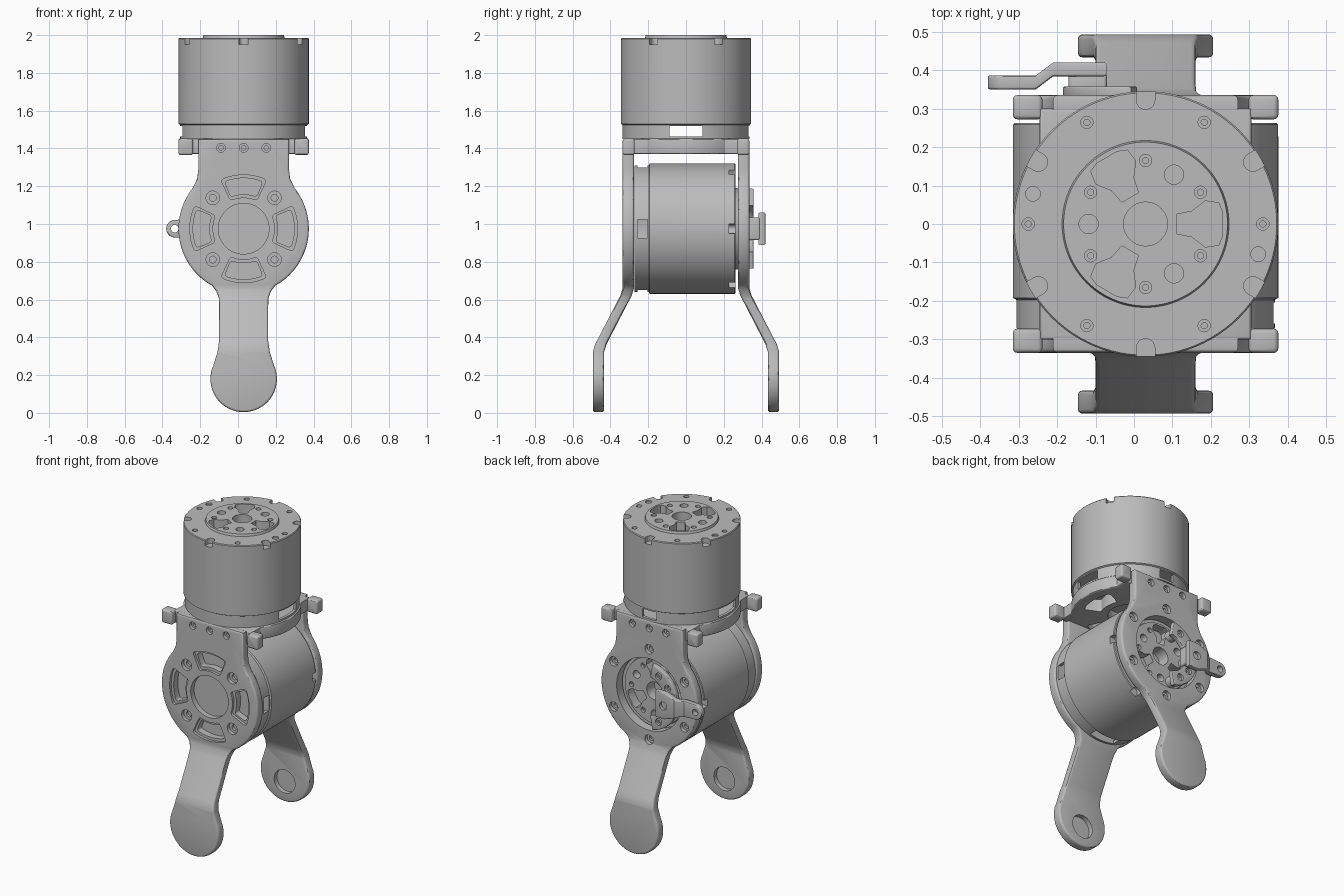
import bpy, bmesh
from math import radians, cos, sin, pi
from mathutils import Matrix, Vector

if "Cube" in bpy.data.objects:
    bpy.data.objects.remove(bpy.data.objects["Cube"], do_unlink=True)

grey = bpy.data.materials.new("machined grey")
grey.use_nodes = True
grey.diffuse_color = (0.5, 0.5, 0.5, 1)
grey.node_tree.nodes["Principled BSDF"].inputs["Base Color"].default_value = (0.5, 0.5, 0.5, 1)

parts = []
CX, AXLE = 0.03, 0.975                      # joint centre line and lower axle height
SHIFT = Matrix.Translation((CX, 0, 0))
FRONT = SHIFT @ Matrix.Rotation(pi / 2, 4, 'X')        # local z points out of the front
BACK = SHIFT @ Matrix.Rotation(pi, 4, 'Z') @ Matrix.Rotation(pi / 2, 4, 'X')


def arc(x, y, r, a0, a1, n=24):
    return [(x + r * cos(radians(a0 + (a1 - a0) * i / n)),
             y + r * sin(radians(a0 + (a1 - a0) * i / n))) for i in range(n + 1)]


def bevel(bm, width, test):
    bm.normal_update()
    edges = [e for e in bm.edges if e.calc_face_angle(0) > radians(40) and test(e)]
    bmesh.ops.bevel(bm, geom=edges, offset=width, segments=3, profile=0.5,
                    affect='EDGES', clamp_overlap=True)


def prism(outline, z0, z1, rim=0, corner=0):
    bm = bmesh.new()
    face = bm.faces.new([bm.verts.new((x, y, z0)) for x, y in outline])
    ext = bmesh.ops.extrude_face_region(bm, geom=[face])["geom"]
    bmesh.ops.translate(bm, vec=(0, 0, z1 - z0),
                        verts=[v for v in ext if isinstance(v, bmesh.types.BMVert)])
    bmesh.ops.recalc_face_normals(bm, faces=bm.faces[:])
    upright = lambda e: abs(e.verts[0].co.z - e.verts[1].co.z) > 0.001
    if corner:
        bevel(bm, corner, upright)
    if rim:
        bevel(bm, rim, lambda e: not upright(e))
    return bm


def disc(x, y, r, z0, z1, n=32):
    return prism(arc(x, y, r, 0, 360, n)[:-1], z0, z1)


def box(x0, x1, y0, y1, z0, z1, rim=0, corner=0):
    return prism([(x0, y0), (x1, y0), (x1, y1), (x0, y1)], z0, z1, rim, corner)


def lathe(profile, x=0, y=0, steps=96):
    bm = bmesh.new()
    vs = [bm.verts.new((r, 0, z)) for r, z in profile]
    es = [bm.edges.new(p) for p in zip(vs, vs[1:])]
    bmesh.ops.spin(bm, geom=vs + es, cent=(0, 0, 0), axis=(0, 0, 1), angle=2 * pi, steps=steps)
    bmesh.ops.remove_doubles(bm, verts=bm.verts[:], dist=1e-5)
    bmesh.ops.recalc_face_normals(bm, faces=bm.faces[:])
    bmesh.ops.translate(bm, vec=(x, y, 0), verts=bm.verts[:])
    return bm


def spun(bm, angle, x=0, y=0):
    bm.transform(Matrix.Translation((x, y, 0)) @ Matrix.Rotation(radians(angle), 4, 'Z'))
    return bm


def make(name, bm, matrix=SHIFT):
    me = bpy.data.meshes.new(name)
    bm.to_mesh(me)
    bm.free()
    ob = bpy.data.objects.new(name, me)
    ob.matrix_world = matrix
    bpy.context.scene.collection.objects.link(ob)
    parts.append(ob)
    return ob


def cut(ob, cutters):
    joined = bmesh.new()
    for c in cutters:
        me = bpy.data.meshes.new("cutter")
        c.to_mesh(me)
        joined.from_mesh(me)
        bpy.data.meshes.remove(me)
    tool = make("cutter", joined, ob.matrix_world.copy())
    parts.pop()
    tool.hide_render = True
    mod = ob.modifiers.new("cut", 'BOOLEAN')
    mod.operation, mod.solver, mod.object = 'DIFFERENCE', 'EXACT', tool
    bpy.context.view_layer.update()
    result = bpy.data.meshes.new_from_object(
        ob.evaluated_get(bpy.context.evaluated_depsgraph_get()))
    ob.modifiers.clear()
    ob.data = result
    bpy.data.objects.remove(tool, do_unlink=True)


def polar(r, a, cy=0):
    return r * cos(radians(a)), cy + r * sin(radians(a))


def screw_hole(x, y, r, top, depth):
    # counterbore with a narrower socket
    return lathe([(0, top - depth), (r * 0.5, top - depth), (r * 0.5, top - depth * 0.6),
                  (r, top - depth * 0.6), (r, top + 0.03), (0, top + 0.03)], x, y, 20)


def kidney(r0, r1, half, angle, z0, z1, cy=0):
    outline = arc(0, 0, r1, -half, half, 10) + arc(0, 0, r0, half, -half, 10)
    return spun(prism(outline, z0, z1, corner=0.02), angle, 0, cy)


# Motors: can, raised rotor disc, pockets, screws and cable windows
def motor(name, matrix):
    ob = make(name, lathe([(0, 0), (0.336, 0), (0.336, 0.075), (0.345, 0.08), (0.345, 0.53),
                           (0.341, 0.535), (0.217, 0.535), (0.213, 0.55), (0, 0.55)]), matrix)
    cut(ob, [disc(0, 0, 0.318, 0.01, 0.072, 64)])
    cut(ob, [box(-0.4, 0.4, -0.088, 0.088, 0.014, 0.068), box(-0.05, 0.05, 0.2, 0.4, 0.014, 0.068)])
    tools = [disc(0, 0, 0.057, 0.47, 0.6)]
    for k in range(6):
        a = 60 * k
        tools.append(screw_hole(*polar(0.165, a + 30), 0.016, 0.55, 0.03))
        tools.append(screw_hole(*polar(0.305, a), 0.016, 0.535, 0.03))
        notch = arc(0.322, 0, 0.024, 90, 270, 12) + [(0.38, -0.024), (0.38, 0.024)]
        tools.append(spun(prism(notch, 0.5, 0.6), a + 30))
        if k % 2:
            tools.append(disc(*polar(0.148, a), 0.025, 0.5, 0.6))
        else:
            half = [(0.08, 0.025), (0.12, 0.033), (0.155, 0.06), (0.19, 0.055), (0.2, 0.03)]
            shape = half + [(x, -y) for x, y in reversed(half)]
            tools.append(spun(prism(shape, 0.49, 0.6), a))
    for a in (165, -15):
        tools.append(disc(*polar(0.303, a), 0.019, 0.525, 0.6))
    cut(ob, tools)


motor("upper_motor", Matrix.Translation((CX, 0, 1.45)))
motor("lower_motor", Matrix.Translation((CX, -0.272, AXLE)) @ Matrix.Rotation(-pi / 2, 4, 'X')
      @ Matrix.Rotation(-pi / 2, 4, 'Z'))


# Side plates: neck, round cheek, cranked leg and rounded foot in one outline
def splay(z):
    keys = [(0.325, 0.158), (0.365, 0.145), (0.62, 0.013), (0.66, 0)]
    if z <= keys[0][0]:
        return keys[0][1]
    for (z0, w0), (z1, w1) in zip(keys, keys[1:]):
        if z <= z1:
            return w0 + (w1 - w0) * (z - z0) / (z1 - z0)
    return 0


def side_plate(name, matrix):
    half = [(0.24, 1.45), (0.24, 1.29), (0.246, 1.24)] + arc(0, AXLE, 0.345, 39, -61, 32)
    half += [(0.145, 0.645), (0.132, 0.61), (0.13, 0.57), (0.13, 0.38), (0.139, 0.32)]
    half += arc(0, 0.18, 0.176, 24, -86, 20)
    bm = prism(half + [(-x, z) for x, z in reversed(half)], 0.275, 0.335, rim=0.012)
    for z in (0.325, 0.365, 0.62, 0.66):
        bmesh.ops.bisect_plane(bm, geom=bm.verts[:] + bm.edges[:] + bm.faces[:],
                               plane_co=(0, z, 0), plane_no=(0, 1, 0))
    for v in bm.verts:
        v.co.z += splay(v.co.y)
    ob = make(name, bm, matrix)
    # clamp screws in the neck and a shallow pocket inside the foot
    cut(ob, [screw_hole(x, 1.403, 0.023, 0.335, 0.035) for x in (-0.12, 0, 0.12)]
        + [disc(0, 0.135, 0.075, 0.4, 0.463)])
    return ob


front = side_plate("front_plate", FRONT)
quarter = range(0, 360, 90)
cut(front, [kidney(0.165, 0.285, 25, a, 0.318, 0.4, AXLE) for a in quarter]
    + [disc(0, AXLE, 0.134, 0.3, 0.4, 64)]
    + [screw_hole(*polar(0.231, a + 45, AXLE), 0.036, 0.335, 0.04) for a in quarter])
cut(front, [kidney(0.182, 0.268, 22, a, 0.2, 0.4, AXLE) for a in quarter])

back = side_plate("back_plate", BACK)
cut(back, [disc(0, AXLE, 0.232, 0.2, 0.4, 64)]
    + [screw_hole(*polar(0.292, a, AXLE), 0.03, 0.335, 0.04) for a in range(30, 390, 60)])

# Mount plate under the upper motor, with clamp tabs on its corners
edge = arc(0, 0, 0.345, -37, 37) + [(0.275, 0.3), (-0.275, 0.3)]
edge += arc(0, 0, 0.345, 143, 217) + [(-0.275, -0.3), (0.275, -0.3)]
mount = make("mount_plate", prism(edge, 1.37, 1.452, rim=0.008))
cut(mount, [kidney(0.175, 0.28, 25, a, 1.3, 1.5) for a in quarter] + [disc(0, 0, 0.13, 1.3, 1.5, 64)])
for sx in (0, 1):
    for frame, side in ((FRONT, "front"), (BACK, "back")):
        x0, x1 = ((-0.345, -0.268), (0.268, 0.345))[sx]
        make(f"{side}_clamp_tab_{sx + 1}", box(x0, x1, 1.365, 1.452, 0.272, 0.335, 0.012, 0.012), frame)

# Rotor adapter: arc band on three posts
band = arc(0, AXLE, 0.215, -80, 80, 32) + arc(0, AXLE, 0.125, 80, -80, 32)
adapter = make("rotor_adapter", prism(band, 0.325, 0.358, rim=0.006), BACK)
cut(adapter, [screw_hole(*polar(0.17, a, AXLE), 0.022, 0.358, 0.025) for a in (-60, -30, 30, 60)])
for i, a in enumerate((-65, 0, 65)):
    make(f"adapter_post_{i + 1}", disc(*polar(0.17, a, AXLE), 0.034, 0.27, 0.34), BACK)
make("lever_block", box(0.1, 0.2, AXLE - 0.06, AXLE + 0.06, 0.33, 0.39, 0.006, 0.01), BACK)

# Cranked lever with an eye at its tip
tip = arc(0.363, AXLE, 0.047, -80, 80, 16)
lever_edge = [(0.102, AXLE - 0.085), (0.17, AXLE - 0.085), (0.26, AXLE - 0.052)] + tip
lever_edge += [(0.26, AXLE + 0.052), (0.17, AXLE + 0.085), (0.102, AXLE + 0.085)]
bm = prism(lever_edge, 0.35, 0.386, rim=0.006)
for x in (0.24, 0.285):
    bmesh.ops.bisect_plane(bm, geom=bm.verts[:] + bm.edges[:] + bm.faces[:],
                           plane_co=(x, 0, 0), plane_no=(1, 0, 0))
for v in bm.verts:
    v.co.z += 0.034 * min(1, max(0, (0.285 - v.co.x) / 0.045))
lever = make("lever", bm, BACK)
cut(lever, [disc(0.365, AXLE, 0.02, 0.3, 0.45), disc(0.16, AXLE, 0.026, 0.4, 0.45)])

# Shared finish
for ob in bpy.context.view_layer.objects:
    ob.select_set(ob in parts)
for ob in parts:
    ob.data.materials.clear()
    ob.data.materials.append(grey)
    for p in ob.data.polygons:
        p.material_index = 0
bpy.context.view_layer.objects.active = parts[0]
bpy.ops.object.shade_smooth_by_angle(angle=radians(30))
